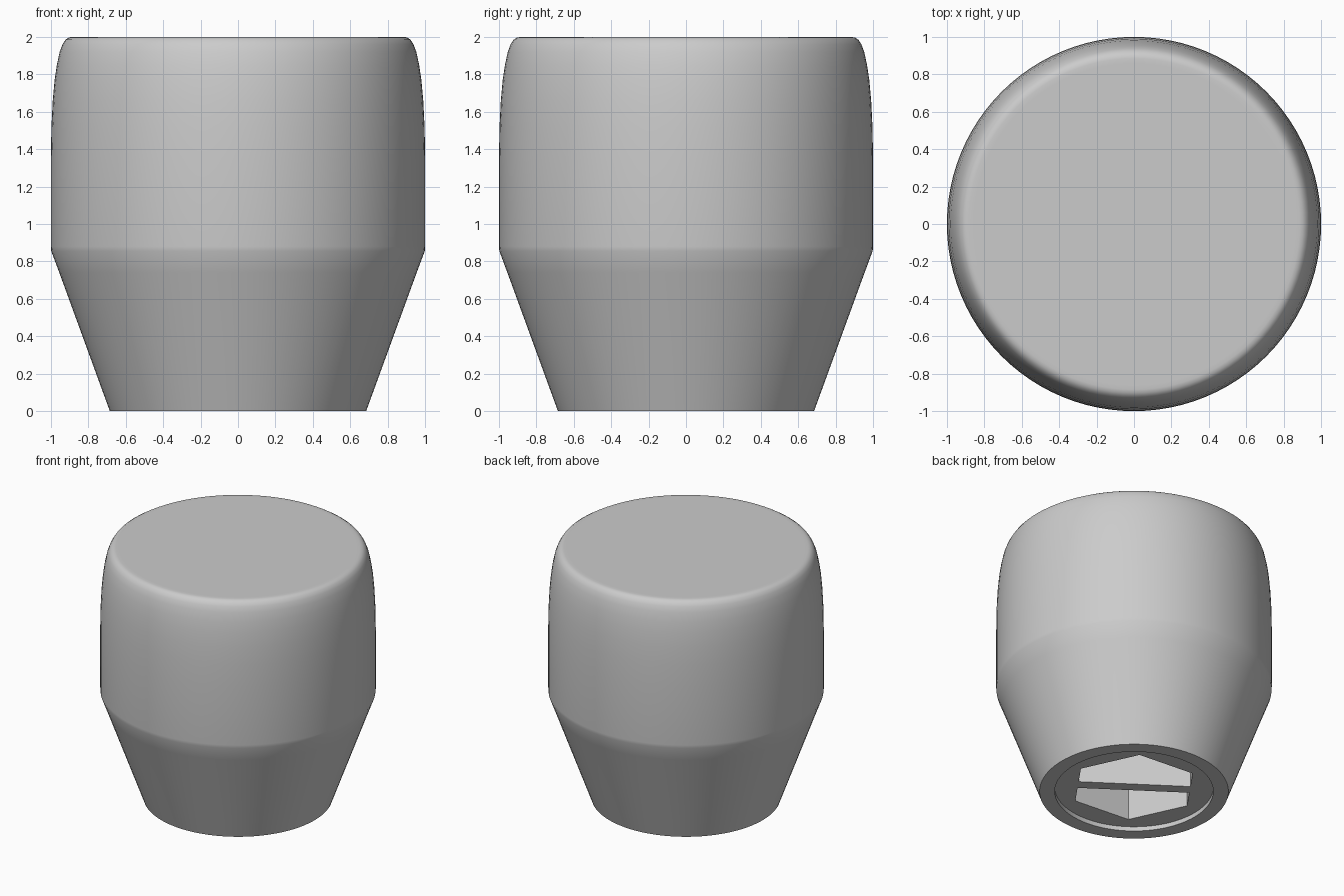
import bpy
import bmesh
import math
from mathutils import Matrix, Vector

SEGMENTS = 96
PLATE_R, PLATE_Z = 0.575, 0.035
HEX_R, RIB_HALF, POCKET_TOP = 0.47, 0.045, 0.8

if "Cube" in bpy.data.objects:
    bpy.data.objects.remove(bpy.data.objects["Cube"], do_unlink=True)

grey = bpy.data.materials.new("plain grey")
grey.use_nodes = True
colour = (0.6, 0.6, 0.6, 1)
grey.diffuse_color = colour
grey.node_tree.nodes["Principled BSDF"].inputs["Base Color"].default_value = colour


def finish(name, bm):
    mesh = bpy.data.meshes.new(name)
    bm.to_mesh(mesh)
    bm.free()
    mesh.materials.append(grey)
    obj = bpy.data.objects.new(name, mesh)
    bpy.context.collection.objects.link(obj)
    bpy.ops.object.select_all(action="DESELECT")
    obj.select_set(True)
    bpy.context.view_layer.objects.active = obj
    bpy.ops.object.shade_smooth_by_angle(angle=math.radians(35))
    return obj


def ring(bm, radius, z):
    step = math.tau / SEGMENTS
    return [bm.verts.new((radius * math.cos(i * step), radius * math.sin(i * step), z))
            for i in range(SEGMENTS)]


def bridge(bm, low, high):
    for i in range(len(low)):
        j = (i + 1) % len(low)
        bm.faces.new((low[i], low[j], high[j], high[i]))


# Knob body: recess lip, base rim, tapered skirt, barrel and rounded shoulder
profile = [(PLATE_R, PLATE_Z), (PLATE_R, 0), (0.685, 0), (0.955, 0.74), (0.998, 0.855),
           (1, 0.88), (1, 1.35), (0.997, 1.52), (0.99, 1.66), (0.98, 1.77),
           (0.968, 1.85), (0.953, 1.92), (0.938, 1.96), (0.922, 1.985),
           (0.903, 1.997), (0.885, 2), (0.86, 2)]
body = bmesh.new()
rings = [ring(body, r, z) for r, z in profile]
for low, high in zip(rings, rings[1:]):
    bridge(body, low, high)
body.faces.new(rings[-1])
finish("knob_body", body)

# Socket plate: recessed disc with a hexagonal socket split by a straight rib
plate = bmesh.new()
rim = ring(plate, PLATE_R, PLATE_Z)
flat = HEX_R * math.cos(math.radians(30))
half_hex = [(flat, RIB_HALF), (flat, HEX_R / 2), (0, HEX_R),
            (-flat, HEX_R / 2), (-flat, RIB_HALF)]
turn = Matrix.Rotation(math.radians(145), 4, "Z")
loops = []
for side in (1, -1):
    loops.append([plate.verts.new(turn @ Vector((side * x, side * y, PLATE_Z)))
                  for x, y in half_hex])
edges = [plate.edges.new((loop[i - 1], loop[i]))
         for loop in [rim] + loops for i in range(len(loop))]
bmesh.ops.triangle_fill(plate, edges=edges, use_beauty=True, normal=(0, 0, -1))
for loop in loops:
    top = [plate.verts.new((v.co.x, v.co.y, POCKET_TOP)) for v in loop]
    bridge(plate, top, loop)
    plate.faces.new(list(reversed(top)))
for face in plate.faces:
    face.normal_update()
    if abs(face.normal.z) > 0.9 and face.normal.z > 0:
        face.normal_flip()
finish("socket_plate", plate)
